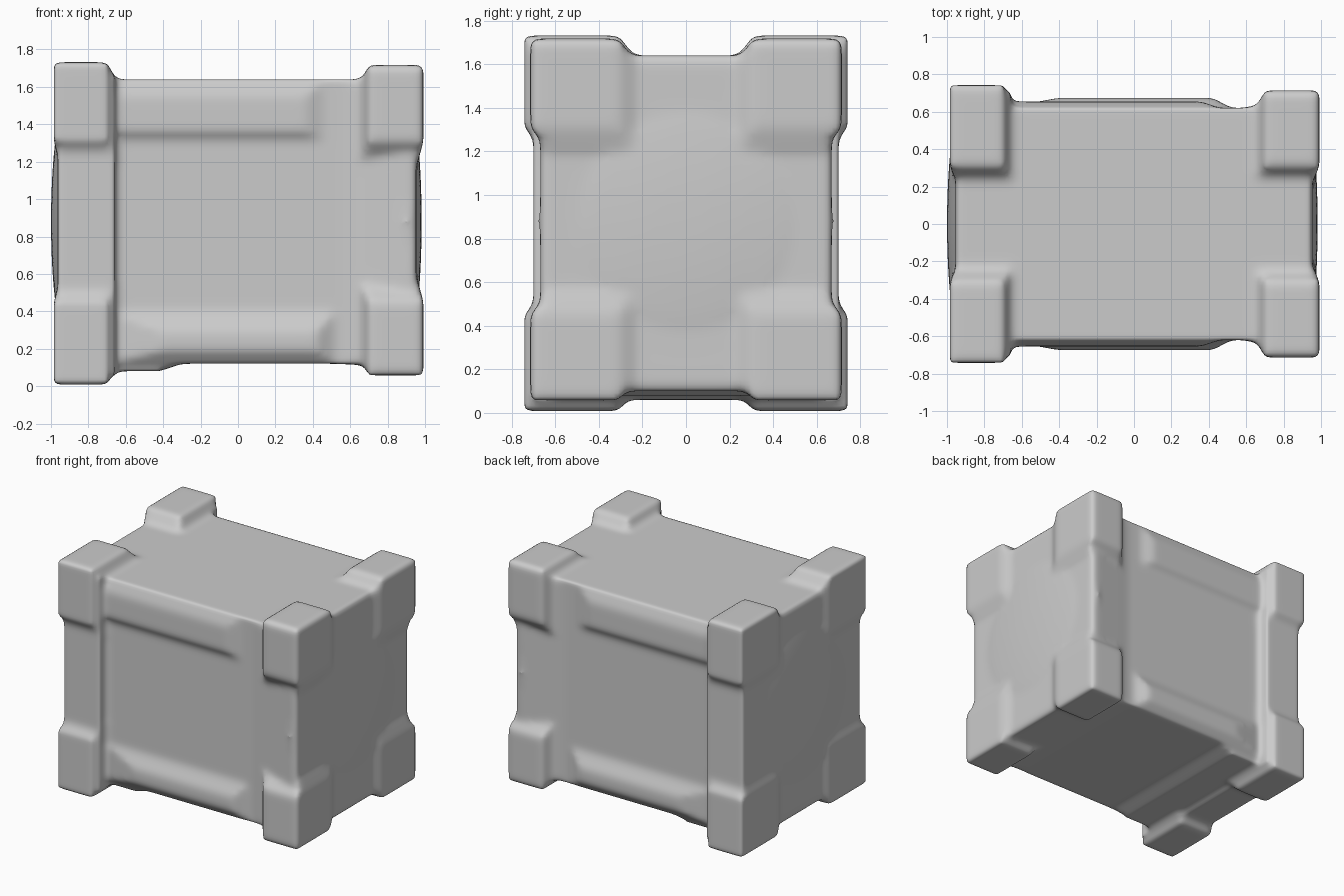
import bpy, bmesh
from mathutils import Matrix, Vector

cube = bpy.data.objects.get("Cube")
if cube:
    bpy.data.objects.remove(cube)

MID = 0.88
bm = bmesh.new()


def corners(x, y, z):
    return [Vector((i, j, k)) for i in x for j in y for k in z]


def hull(points):
    """Closed convex lump around the points."""
    verts = [bm.verts.new(p) for p in points]
    result = bmesh.ops.convex_hull(bm, input=verts)
    spare = [g for g in result["geom_interior"] if isinstance(g, bmesh.types.BMVert)]
    bmesh.ops.delete(bm, geom=spare, context="VERTS")


def box(x, y, z):
    hull(corners(x, y, z))


def corner_block(sx, sy, sz, outer):
    """Corner pad whose inner sides slope down into the body."""
    ox, oy, oz = outer
    raised = corners((0.7, ox), (0.31, oy), (0.43, oz))
    skirt = corners((0.655, ox - 0.03), (0.24, oy - 0.09), (0.32, oz - 0.09))
    hull([Vector((p.x * sx, p.y * sy, MID + p.z * sz)) for p in raised + skirt])


# Main body, slightly flared at the plain end
box((-0.955, 0.93), (-0.62, 0.62), (0.12, 1.64))
hull(corners((0.5, 0.8), (-0.61, 0.61), (0.12, 1.64))
     + corners((0.9, 0.955), (-0.67, 0.67), (0.1, 1.64)))
# Lower step under the post end
hull(corners((-0.95, -0.42), (-0.6, 0.6), (0.08, 0.3))
     + corners((-0.95, -0.3), (-0.6, 0.6), (0.12, 0.3)))
box((-0.95, -0.7), (-0.6, 0.6), (0.06, 0.3))

for sy in (-1, 1):
    # Full-height posts at one end
    box((-0.965, -0.66), (sy * 0.3, sy * 0.7), (0.06, 1.66))
    # Long swellings along the upper and lower sides
    hull(corners((-0.7, 0.36), (sy * 0.5, sy * 0.655), (1.36, 1.55))
         + corners((-0.7, 0.46), (sy * 0.5, sy * 0.62), (1.32, 1.635)))
    hull(corners((-0.4, 0.42), (sy * 0.5, sy * 0.675), (0.19, 0.29))
         + corners((-0.7, 0.52), (sy * 0.5, sy * 0.62), (0.12, 0.4)))
    # Corner pads
    for sz in (-1, 1):
        corner_block(-1, sy, sz, (0.985, 0.742, 0.872 if sz < 0 else 0.852))
        corner_block(1, sy, sz, (0.992, 0.715, 0.822 if sz < 0 else 0.838))

# Shallow domes on the two ends
for x, depth in ((-0.9, 0.1), (0.9, 0.082)):
    place = Matrix.Translation((x, 0, MID)) @ Matrix.Diagonal((depth, 0.68, 0.68, 1))
    bmesh.ops.create_uvsphere(bm, u_segments=48, v_segments=24, radius=1, matrix=place)

bmesh.ops.recalc_face_normals(bm, faces=bm.faces)
mesh = bpy.data.meshes.new("crate_body")
bm.to_mesh(mesh)
bm.free()
crate = bpy.data.objects.new("crate_body", mesh)
bpy.context.collection.objects.link(crate)

# Fuse the lumps and soften every edge
fuse = crate.modifiers.new("fuse", "REMESH")
fuse.mode = "VOXEL"
fuse.voxel_size = 0.02
fuse.use_smooth_shade = True
soften = crate.modifiers.new("soften", "SMOOTH")
soften.factor = 0.5
soften.iterations = 9

grey = bpy.data.materials.new("plain_grey")
grey.use_nodes = True
color = (0.6, 0.6, 0.6, 1)
grey.diffuse_color = color
grey.node_tree.nodes["Principled BSDF"].inputs["Base Color"].default_value = color
mesh.materials.append(grey)
